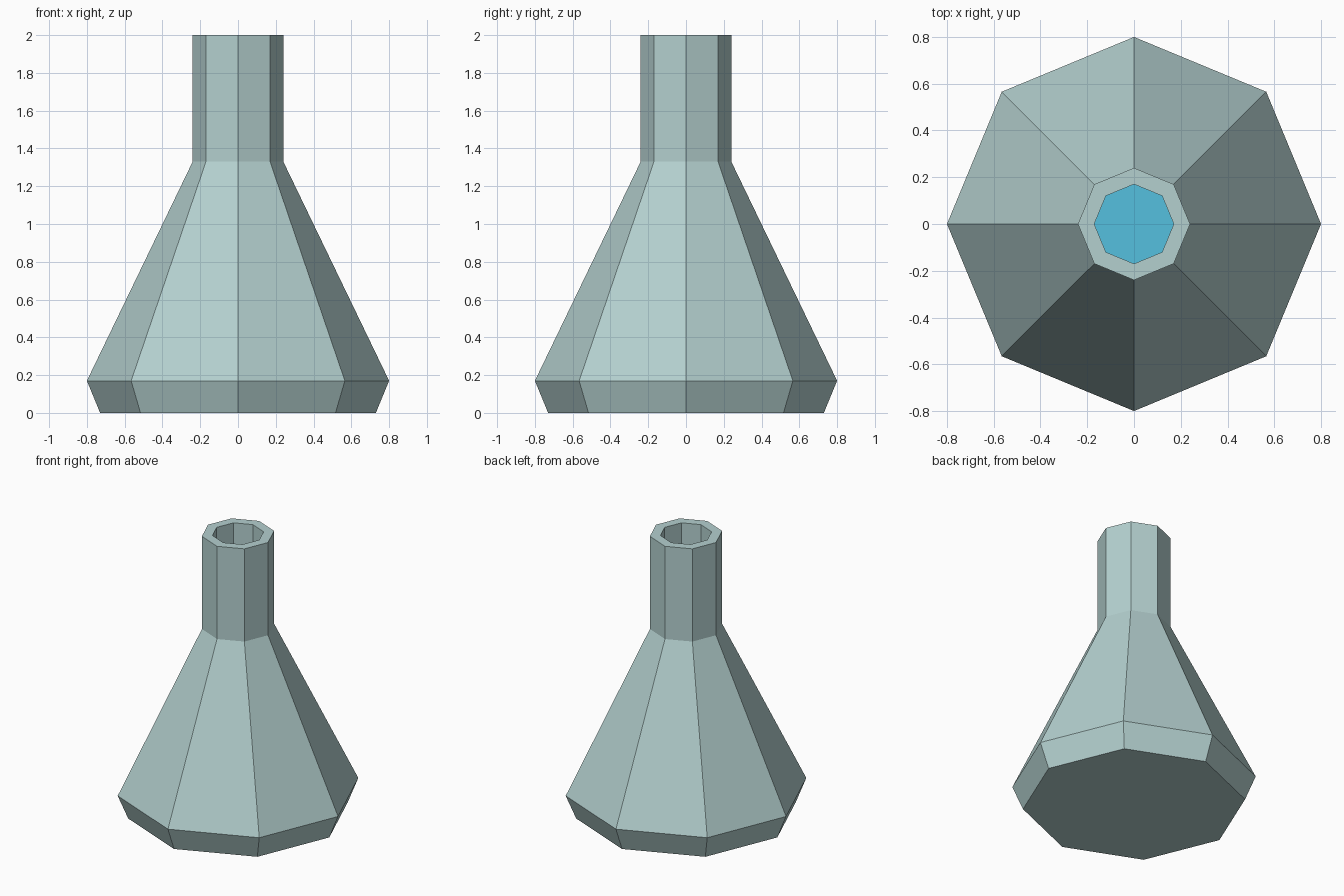
import bpy
import bmesh
from math import cos, sin, tau

SIDES = 8

cube = bpy.data.objects.get("Cube")
if cube:
    bpy.data.objects.remove(cube, do_unlink=True)


def make_material(name, rgb):
    mat = bpy.data.materials.new(name)
    mat.use_nodes = True
    colour = (*rgb, 1.0)
    mat.diffuse_color = colour
    mat.node_tree.nodes["Principled BSDF"].inputs["Base Color"].default_value = colour
    return mat


def turned_solid(name, profile, mat):
    """Turn a (radius, height) profile into a closed flat-faced solid."""
    bm = bmesh.new()
    rings = []
    for radius, z in profile:
        rings.append([
            bm.verts.new((radius * cos(tau * i / SIDES), radius * sin(tau * i / SIDES), z))
            for i in range(SIDES)
        ])
    for low, high in zip(rings, rings[1:]):
        for i in range(SIDES):
            j = (i + 1) % SIDES
            bm.faces.new((low[i], low[j], high[j], high[i]))
    # Close both ends with single octagons
    bm.faces.new(rings[0][::-1])
    bm.faces.new(rings[-1])
    bmesh.ops.recalc_face_normals(bm, faces=bm.faces)
    mesh = bpy.data.meshes.new(name)
    bm.to_mesh(mesh)
    bm.free()
    mesh.materials.append(mat)
    obj = bpy.data.objects.new(name, mesh)
    bpy.context.collection.objects.link(obj)
    return obj


glass = make_material("pale grey green glass", (0.456, 0.631, 0.624))
blue = make_material("blue liquid", (0.09, 0.53, 0.74))

# Hollow flask: outer wall upward, over the rim, inner wall back down
turned_solid("flask", [
    (0.73, 0.0), (0.80, 0.17), (0.24, 1.33), (0.24, 2.0),
    (0.17, 2.0), (0.17, 1.315), (0.72, 0.175), (0.66, 0.06),
], glass)

# Liquid resting inside the body
turned_solid("liquid", [(0.655, 0.065), (0.714, 0.175), (0.413, 0.80)], blue)
